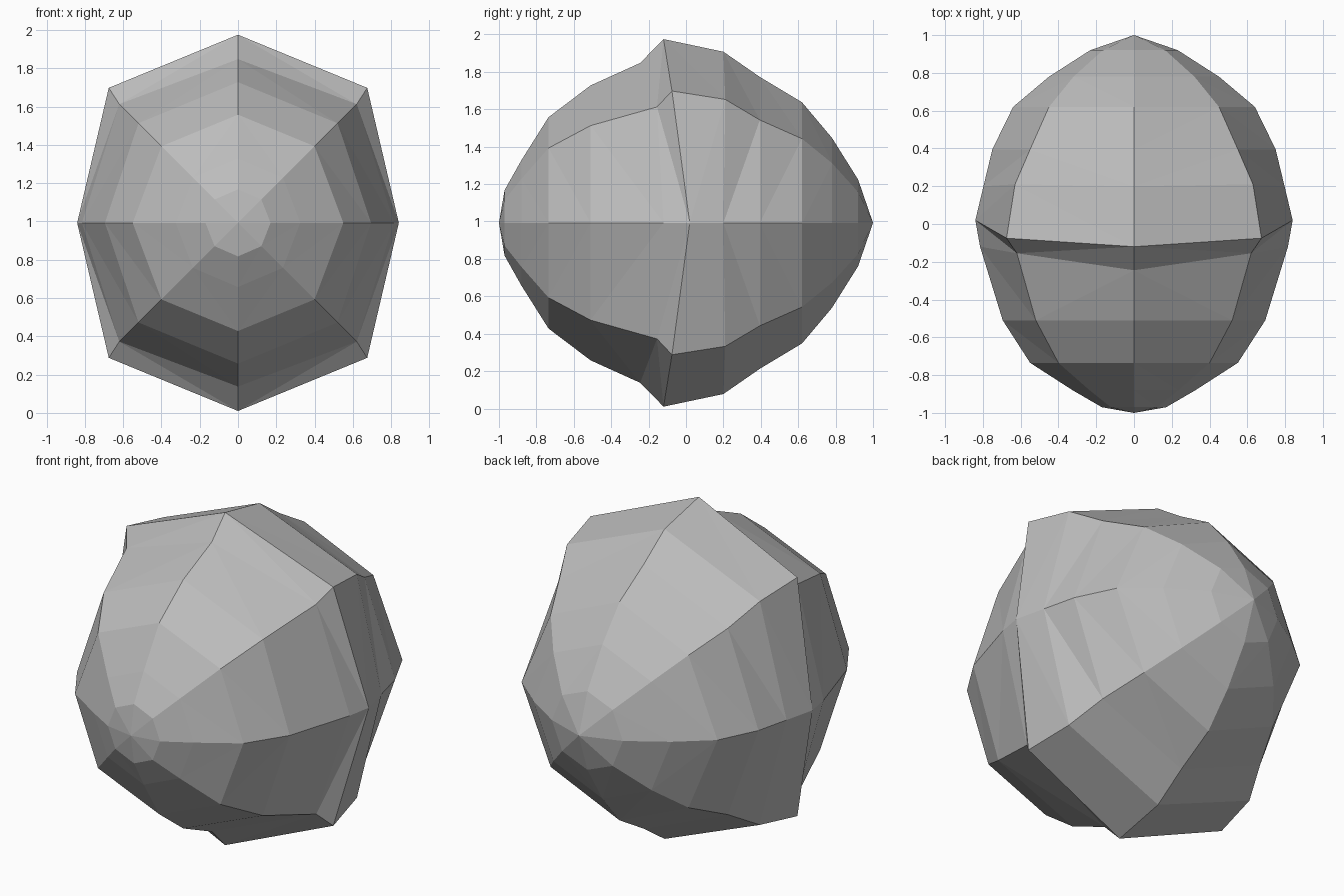
import bpy
import bmesh

cube = bpy.data.objects.get("Cube")
if cube:
    bpy.data.objects.remove(cube, do_unlink=True)

CENTRE_Z = 0.9925

# One flat grey for the whole body
grey = bpy.data.materials.new("stone_grey")
grey.use_nodes = True
colour = (0.5, 0.5, 0.5, 1)
grey.diffuse_color = colour
grey.node_tree.nodes["Principled BSDF"].inputs["Base Color"].default_value = colour


def ring(bm, tall, corner, side):
    """Eight-sided ring: tall = (y, z), corner = (y, x, z), side = (y, x)."""
    ty, tz = tall
    cy, cx, cz = corner
    sy, sx = side
    points = [(0, ty, tz), (cx, cy, cz), (sx, sy, 0), (cx, cy, -cz),
              (0, ty, -tz), (-cx, cy, -cz), (-sx, sy, 0), (-cx, cy, cz)]
    return [bm.verts.new((x, y, z + CENTRE_Z)) for x, y, z in points]


def even(bm, y, tall, corner, side):
    return ring(bm, (y, tall), (y, corner, corner), (y, side))


def bridge(bm, a, b):
    """Join two rings with triangles whose diagonals start at the rim's even points."""
    for i in range(8):
        j = (i + 1) % 8
        if i % 2 == 0:
            tris = (a[i], a[j], b[j]), (a[i], b[j], b[i])
        else:
            tris = (a[i], a[j], b[i]), (a[j], b[j], b[i])
        for tri in tris:
            bm.faces.new(tri)


def shell(name, tip_y, rings):
    """Faceted dome from the rim to a pointed tip."""
    bm = bmesh.new()
    loops = [make(bm) for make in rings]
    for a, b in zip(loops, loops[1:]):
        bridge(bm, a, b)
    tip = bm.verts.new((0, tip_y, CENTRE_Z))
    for i in range(8):
        bm.faces.new((loops[-1][i], loops[-1][(i + 1) % 8], tip))
    # Outward normals: the rim winds the opposite way for each half
    for face in bm.faces:
        face.normal_update()
        middle = face.calc_center_median()
        middle.z -= CENTRE_Z
        if face.normal.dot(middle) < 0:
            face.normal_flip()
    mesh = bpy.data.meshes.new(name)
    bm.to_mesh(mesh)
    bm.free()
    mesh.materials.append(grey)
    obj = bpy.data.objects.new(name, mesh)
    bpy.context.collection.objects.link(obj)


def rim(bm):
    return ring(bm, (-0.12, 0.9825), (-0.075, 0.675, 0.705), (0.02, 0.84))


# Front dome with the stepped collar behind it
shell("front_shell", -1, [
    rim,
    lambda bm: ring(bm, (-0.245, 0.855), (-0.155, 0.62, 0.62), (-0.12, 0.815)),
    lambda bm: even(bm, -0.51, 0.735, 0.52, 0.695),
    lambda bm: even(bm, -0.735, 0.565, 0.4, 0.55),
    lambda bm: even(bm, -0.88, 0.335, 0.235, 0.325),
    lambda bm: even(bm, -0.97, 0.175, 0.122, 0.17),
])

# Back dome
shell("back_shell", 1, [
    rim,
    lambda bm: ring(bm, (0.2, 0.915), (0.21, 0.63, 0.66), (0.2, 0.797)),
    lambda bm: even(bm, 0.395, 0.78, 0.55, 0.75),
    lambda bm: even(bm, 0.62, 0.645, 0.45, 0.64),
    lambda bm: even(bm, 0.78, 0.455, 0.32, 0.45),
    lambda bm: even(bm, 0.92, 0.232, 0.165, 0.232),
])
